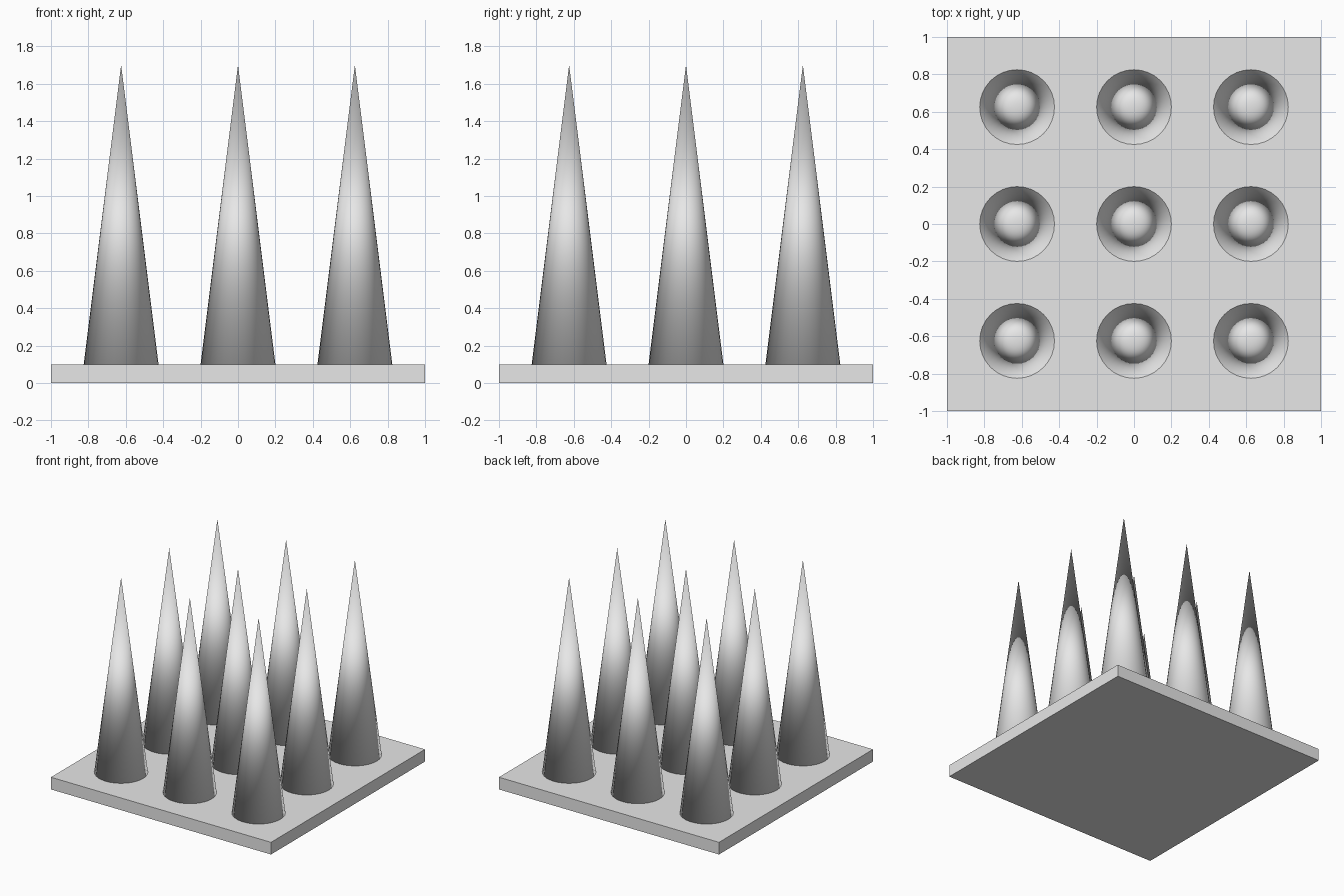
import bpy

if "Cube" in bpy.data.objects:
    bpy.data.objects.remove(bpy.data.objects["Cube"])

# Single light grey material
grey = bpy.data.materials.new("light_grey")
grey.diffuse_color = (0.8, 0.8, 0.8, 1)
grey.use_nodes = True
grey.node_tree.nodes["Principled BSDF"].inputs["Base Color"].default_value = grey.diffuse_color

# Base plate
bpy.ops.mesh.primitive_cube_add(size=1, location=(0, 0, 0.05))
plate = bpy.context.object
plate.name = "base_plate"
plate.scale = (2, 2, 0.1)
bpy.ops.object.transform_apply(location=False, rotation=False, scale=True)
plate.data.materials.append(grey)

# Three by three grid of tall spikes, smooth over every edge
SPACING = 0.625
for row in (-1, 0, 1):
    for col in (-1, 0, 1):
        bpy.ops.mesh.primitive_cone_add(vertices=32, radius1=0.2, radius2=0, depth=1.6,
                                        location=(col * SPACING, row * SPACING, 0.9))
        spike = bpy.context.object
        spike.name = f"spike_{row + 2}_{col + 2}"
        spike.data.materials.append(grey)
        bpy.ops.object.shade_smooth()
